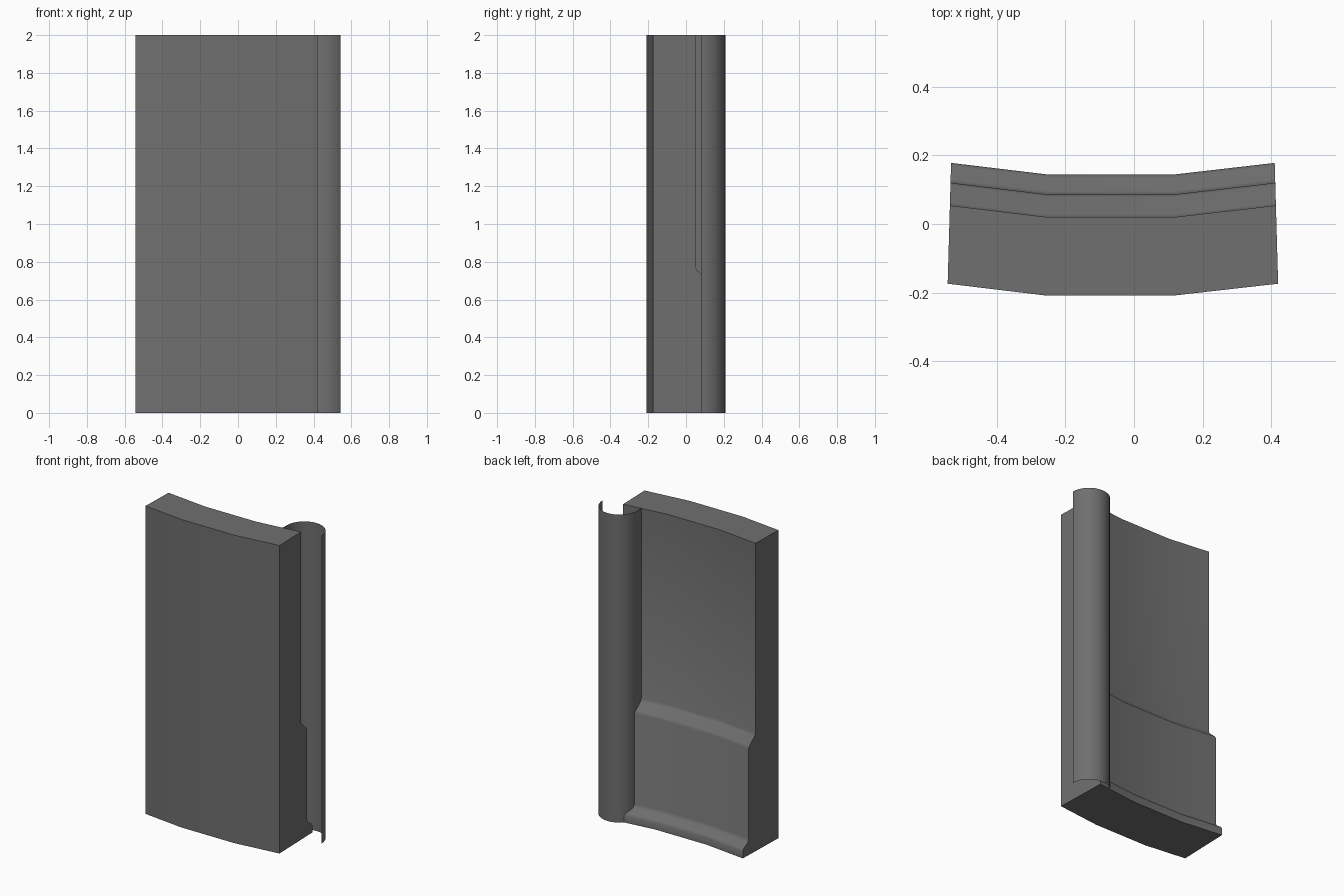
import bpy, bmesh, math

if "Cube" in bpy.data.objects:
    bpy.data.objects.remove(bpy.data.objects["Cube"])

dark = bpy.data.materials.new("dark_grey")
dark.diffuse_color = (0.16, 0.16, 0.16, 1)
dark.use_nodes = True
dark.node_tree.nodes["Principled BSDF"].inputs["Base Color"].default_value = dark.diffuse_color

def make_object(name, bm, angle):
    mesh = bpy.data.meshes.new(name)
    bm.to_mesh(mesh)
    bm.free()
    mesh.materials.append(dark)
    obj = bpy.data.objects.new(name, mesh)
    bpy.context.collection.objects.link(obj)
    bpy.ops.object.select_all(action='DESELECT')
    obj.select_set(True)
    bpy.context.view_layer.objects.active = obj
    bpy.ops.object.shade_smooth_by_angle(angle=math.radians(angle))
    return obj

# Wall panel: side profile (depth, height) swept along a shallow bend
profile = [(0, 0), (0.352, 0), (0.352, 0.045), (0.343, 0.06), (0.304, 0.085),
           (0.294, 0.105), (0.294, 0.69), (0.286, 0.706), (0.236, 0.75),
           (0.228, 0.765), (0.228, 2), (0, 2)]
# Each station: front x, back x, front y
stations = [(-0.543, -0.533, -0.174), (-0.26, -0.25, -0.208),
            (0.12, 0.115, -0.208), (0.42, 0.41, -0.174)]
bm = bmesh.new()
rings = []
for xf, xb, y in stations:
    rings.append([bm.verts.new((xf + (xb - xf) * d / 0.352, y + d, z))
                  for d, z in profile])
n = len(profile)
for a, b in zip(rings, rings[1:]):
    for i in range(n):
        j = (i + 1) % n
        bm.faces.new((a[i], b[i], b[j], a[j]))
bm.faces.new(rings[0])
bm.faces.new(rings[-1][::-1])
bmesh.ops.recalc_face_normals(bm, faces=bm.faces)
make_object("wall_panel", bm, 40)

# Open half-round column at the right end, with its inner edge buried in the wall
cx, cy, r, steps = 0.418, 0.083, 0.125, 16
path = [(cx + r * math.cos(math.pi * i / steps), cy + r * math.sin(math.pi * i / steps))
        for i in range(steps + 1)] + [(cx - r, 0.02)]
bm = bmesh.new()
low = [bm.verts.new((x, y, 0)) for x, y in path]
high = [bm.verts.new((x, y, 2)) for x, y in path]
for i in range(len(path) - 1):
    bm.faces.new((low[i], low[i + 1], high[i + 1], high[i]))
make_object("corner_column", bm, 40)
